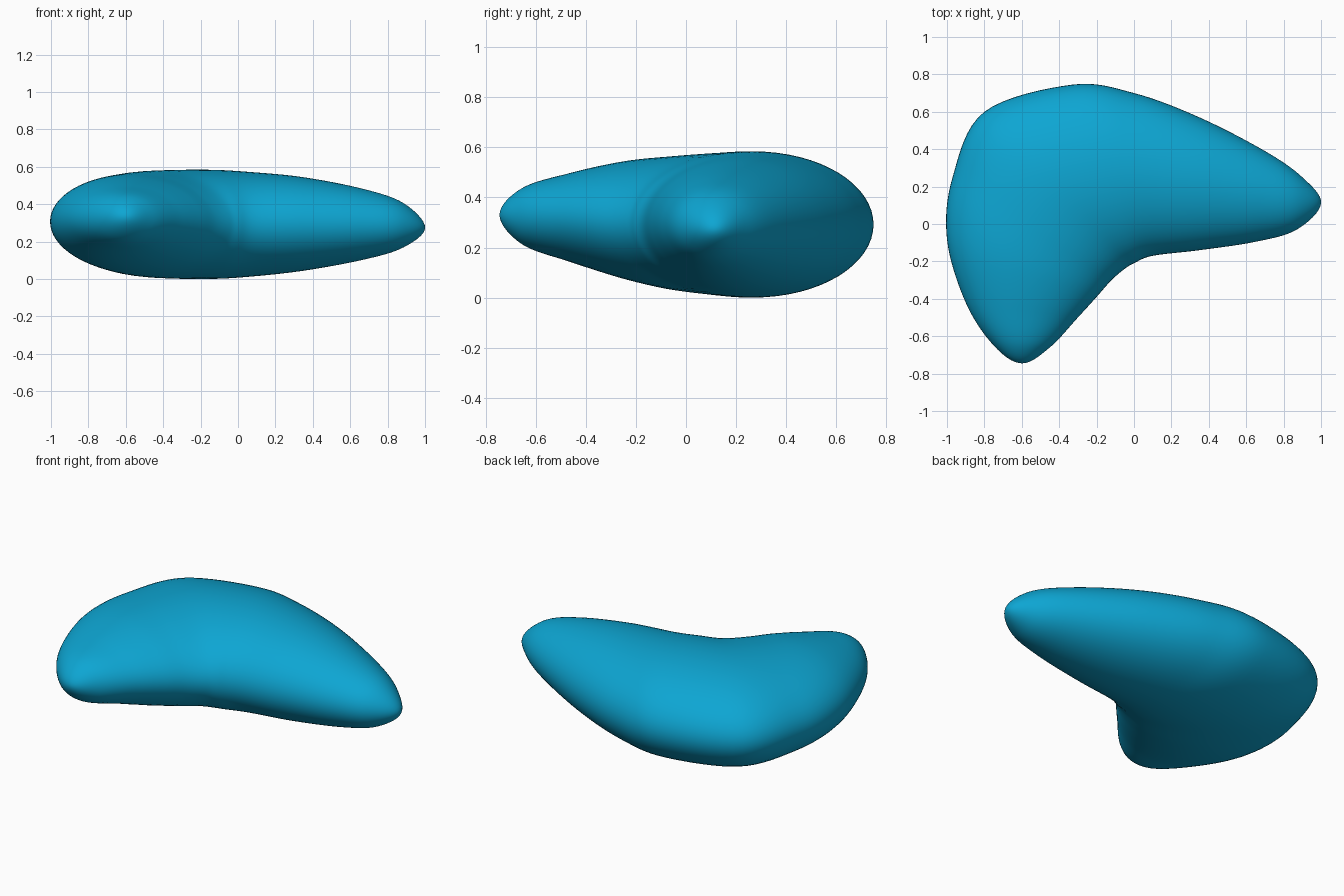
import bpy, bmesh, math
from mathutils import Vector

if "Cube" in bpy.data.objects:
    bpy.data.objects.remove(bpy.data.objects["Cube"])

# Cross-sections along the bent body:
# outer edge x, y, inner edge x, y, centre height, half thickness
SECTIONS = [
    (-0.60, -0.745, -0.60, -0.745, 0.335, 0.0),
    (-0.75, -0.65, -0.45, -0.66, 0.330, 0.112),
    (-0.90, -0.42, -0.30, -0.50, 0.325, 0.178),
    (-1.00, -0.08, -0.20, -0.39, 0.315, 0.235),
    (-0.97, 0.25, -0.12, -0.30, 0.303, 0.268),
    (-0.80, 0.60, -0.05, -0.24, 0.298, 0.287),
    (-0.33, 0.745, 0.00, -0.21, 0.297, 0.292),
    (0.00, 0.70, 0.10, -0.17, 0.297, 0.281),
    (0.35, 0.57, 0.35, -0.14, 0.299, 0.250),
    (0.70, 0.39, 0.65, -0.095, 0.297, 0.188),
    (0.90, 0.25, 0.87, -0.03, 0.292, 0.118),
    (1.00, 0.11, 1.00, 0.11, 0.280, 0.0),
]
STEPS, SIDES = 8, 64


def mirrored(s):
    # Continues the outline smoothly around a tip
    return (s[2], s[3], s[0], s[1], s[4], -s[5])


def spline(a, b, c, d, t):
    return [0.5 * (2 * q + (r - p) * t + (2 * p - 5 * q + 4 * r - s) * t * t
                   + (3 * q - p - 3 * r + s) * t ** 3)
            for p, q, r, s in zip(a, b, c, d)]


keys = [mirrored(SECTIONS[1])] + SECTIONS + [mirrored(SECTIONS[-2])]
rows = []
for i in range(len(SECTIONS) - 1):
    rows += [spline(*keys[i:i + 4], k / STEPS) for k in range(STEPS)]

# Smooth curved body lofted through elliptical sections
bm = bmesh.new()
rings = []
for ox, oy, ix, iy, z, h in rows[1:]:
    outer, inner = Vector((ox, oy, z)), Vector((ix, iy, z))
    mid, half = (outer + inner) / 2, (outer - inner) / 2
    ring = []
    for k in range(SIDES):
        a = math.tau * k / SIDES
        ring.append(bm.verts.new(mid + half * math.cos(a) + Vector((0, 0, h * math.sin(a)))))
    rings.append(ring)
for r0, r1 in zip(rings, rings[1:]):
    for k in range(SIDES):
        n = (k + 1) % SIDES
        bm.faces.new((r0[k], r0[n], r1[n], r1[k]))
for ring, s in ((rings[0], SECTIONS[0]), (rings[-1], SECTIONS[-1])):
    tip = bm.verts.new((s[0], s[1], s[4]))
    for k in range(SIDES):
        bm.faces.new((ring[k], ring[(k + 1) % SIDES], tip))
bmesh.ops.recalc_face_normals(bm, faces=bm.faces)

# Rest the body on the ground
low = min(v.co.z for v in bm.verts)
bmesh.ops.translate(bm, verts=bm.verts, vec=(0, 0, -low))

mesh = bpy.data.meshes.new("curved_body")
bm.to_mesh(mesh)
bm.free()
for p in mesh.polygons:
    p.use_smooth = True
body = bpy.data.objects.new("curved_body", mesh)
bpy.context.collection.objects.link(body)

mat = bpy.data.materials.new("blue")
mat.diffuse_color = (0.004, 0.38, 0.65, 1)
mat.use_nodes = True
mat.node_tree.nodes["Principled BSDF"].inputs["Base Color"].default_value = mat.diffuse_color
mesh.materials.append(mat)
